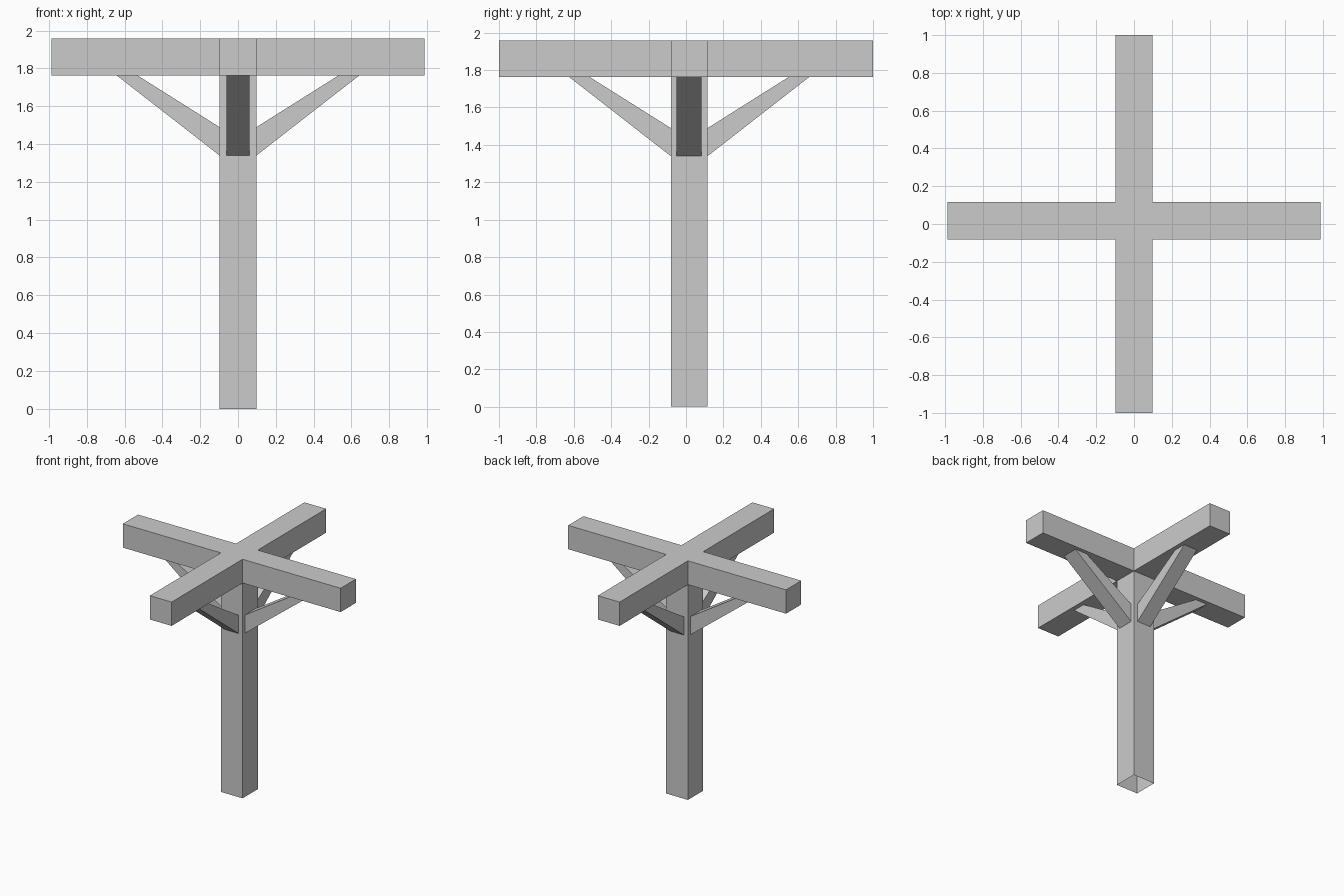
import bpy, bmesh
from mathutils import Vector

if "Cube" in bpy.data.objects:
    bpy.data.objects.remove(bpy.data.objects["Cube"])

CY = 0.017            # post centre is slightly off the middle in y
H = 0.0985            # half width of the timber
Z0, Z1 = 1.763, 1.958 # underside and top of the cross beams


def finish(name, bm):
    bmesh.ops.recalc_face_normals(bm, faces=bm.faces)
    me = bpy.data.meshes.new(name)
    bm.to_mesh(me)
    bm.free()
    ob = bpy.data.objects.new(name, me)
    bpy.context.collection.objects.link(ob)
    return ob


# Post and cross beams: one continuous shell grown from a square, open at the foot
bm = bmesh.new()
base = bm.faces.new([bm.verts.new((x, CY + y, 0))
                     for x, y in ((-H, -H), (H, -H), (H, H), (-H, H))])
top = base
for z in (Z0, Z1):
    res = bmesh.ops.extrude_face_region(bm, geom=[top])
    new = [g for g in res["geom"] if isinstance(g, bmesh.types.BMFace)][0]
    if top is not base and top.is_valid:
        bm.faces.remove(top)
    for v in new.verts:
        v.co.z = z
    top = new
if base.is_valid:
    bm.faces.remove(base)
bmesh.ops.recalc_face_normals(bm, faces=bm.faces)
sides = [f for f in bm.faces if f.calc_center_median().z > Z0 and f is not top]
for f in sides:
    n = f.normal.copy()
    axis = 0 if abs(n.x) > 0.5 else 1
    end = (0.987, 1.0)[axis] * (1 if n[axis] > 0 else -1)
    new = bmesh.ops.extrude_discrete_faces(bm, faces=[f])["faces"][0]
    for v in new.verts:
        v.co[axis] = end
bmesh.ops.remove_doubles(bm, verts=bm.verts, dist=1e-5)
finish("post_and_cross_beams", bm)


# Tapered diagonal braces under each arm: profile (distance out, height)
def brace(name, direction, half_width):
    d = Vector(direction)
    side = Vector((-d.y, d.x, 0)) * half_width
    c = Vector((0, CY, 0))
    profile = ((H, 1.34), (0.642, Z0), (0.532, Z0), (H, 1.49))
    bm = bmesh.new()
    loops = [[bm.verts.new(c + d * r + s * side + Vector((0, 0, z)))
              for r, z in profile] for s in (-1, 1)]
    for loop in loops:
        bm.faces.new(loop)
    for i in (0, 2):  # underside and upper side, ends stay open against the timber
        bm.faces.new((loops[0][i], loops[0][i + 1], loops[1][i + 1], loops[1][i]))
    finish(name, bm)


for name, d, w in (("brace_right", (1, 0, 0), 0.067), ("brace_left", (-1, 0, 0), 0.067),
                   ("brace_back", (0, 1, 0), 0.062), ("brace_front", (0, -1, 0), 0.062)):
    brace(name, d, w)
